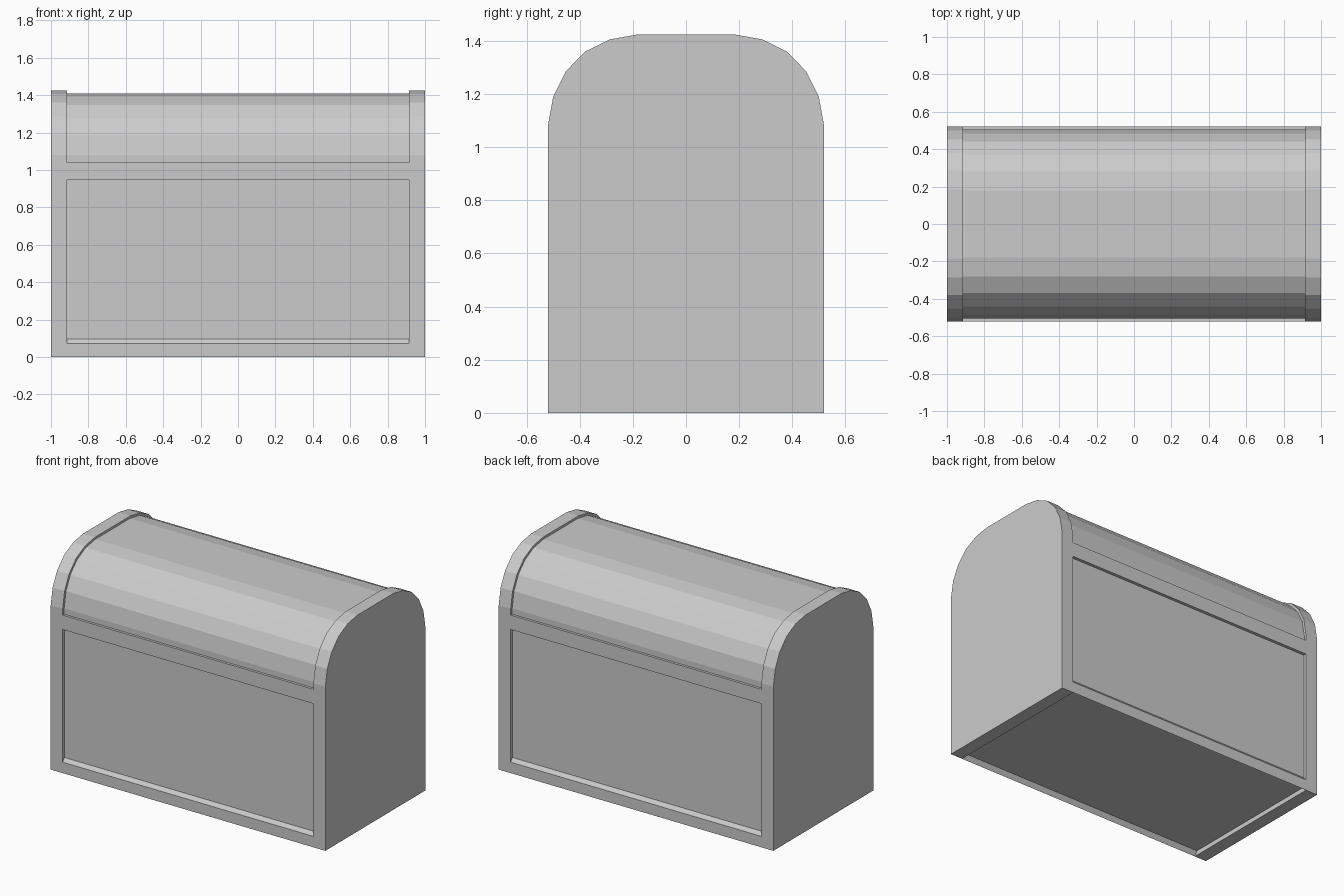
import bpy, bmesh

if "Cube" in bpy.data.objects:
    bpy.data.objects.remove(bpy.data.objects["Cube"])

END_X, PANEL_X = 1.0, 0.913

# half outlines (y, z) from bottom to top; mirrored across y = 0
OUTER = [(0.52, 0), (0.52, 1.08), (0.50, 1.19), (0.453, 1.285),
         (0.38, 1.36), (0.286, 1.406), (0.185, 1.424)]
INNER = [
    (0.50, 0.03), (0.52, 0.0),                     # underside recess and lip
    (0.52, 0.072), (0.50, 0.095),                  # sloped sill
    (0.50, 0.945), (0.52, 0.945),                  # lower panel top
    (0.52, 1.04), (0.504, 1.04),                   # band and lid ledge
    (0.504, 1.078), (0.485, 1.184), (0.44, 1.275),
    (0.37, 1.347), (0.28, 1.392), (0.18, 1.409)]   # lid facets


def extrude_profile(name, half, x0, x1, caps):
    """Mirror a half outline in y and sweep it flat along x."""
    outline = half + [(-y, z) for y, z in reversed(half)]
    bm = bmesh.new()
    a = [bm.verts.new((x0, y, z)) for y, z in outline]
    b = [bm.verts.new((x1, y, z)) for y, z in outline]
    n = len(outline)
    for i in range(n):
        j = (i + 1) % n
        bm.faces.new((a[i], a[j], b[j], b[i]))
    if caps:
        bm.faces.new(a[::-1])
        bm.faces.new(b)
    bmesh.ops.recalc_face_normals(bm, faces=bm.faces[:])
    mesh = bpy.data.meshes.new(name)
    bm.to_mesh(mesh)
    bm.free()
    obj = bpy.data.objects.new(name, mesh)
    bpy.context.collection.objects.link(obj)
    return obj


# chest body with recessed front, back, lid and underside
extrude_profile("chest_body", INNER, -PANEL_X, PANEL_X, False)

# raised end frames
for side, label in ((-1, "left"), (1, "right")):
    x0, x1 = sorted((side * PANEL_X, side * END_X))
    extrude_profile(label + "_end_frame", OUTER, x0, x1, True)
